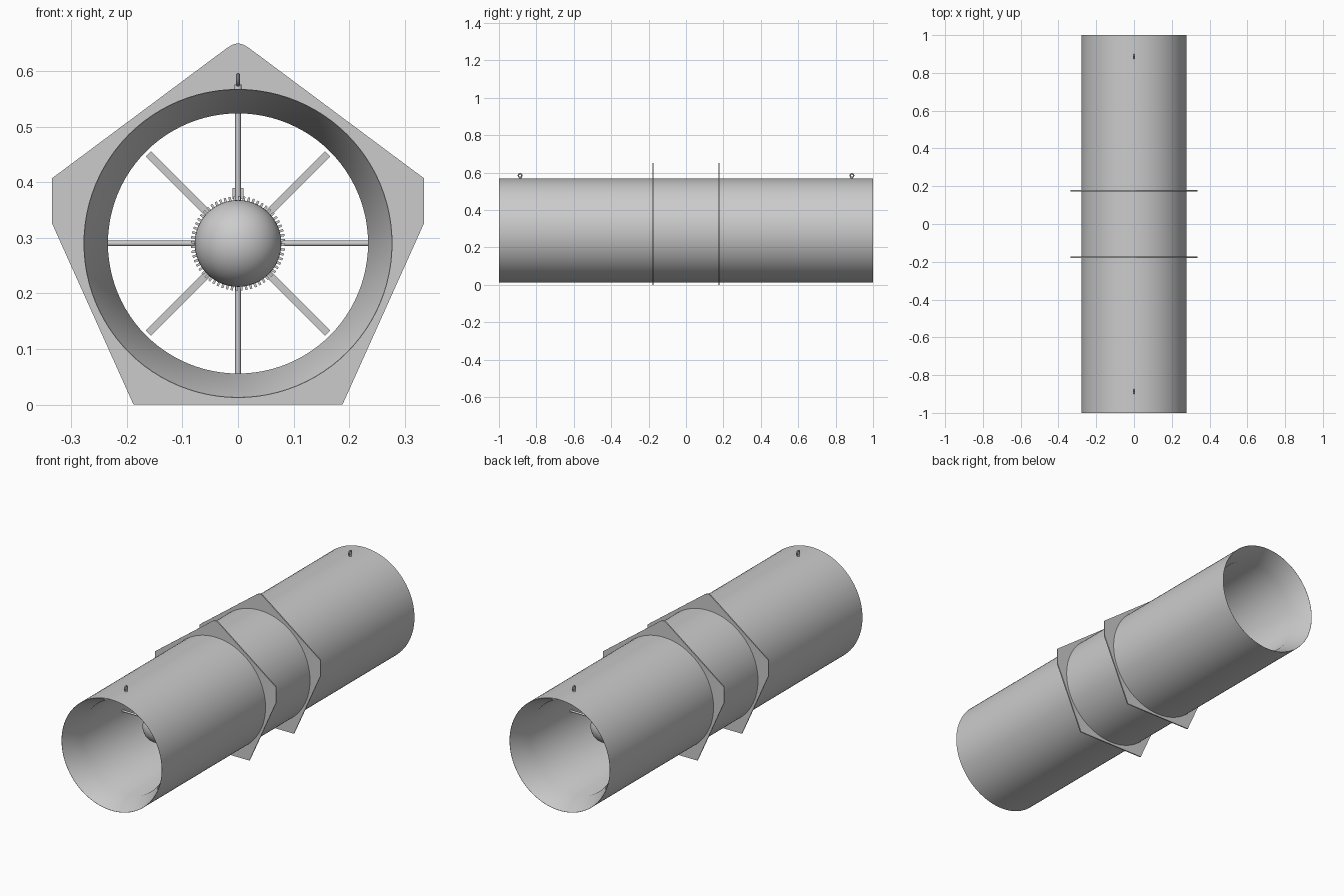
import bpy, bmesh
from math import sin, cos, pi, radians
from mathutils import Matrix, Vector

if "Cube" in bpy.data.objects:
    bpy.data.objects.remove(bpy.data.objects["Cube"])

CZ = 0.29          # height of the duct axis
R_OUT, R_IN = 0.278, 0.234


def finish(name, bm, smooth=True):
    bmesh.ops.recalc_face_normals(bm, faces=bm.faces)
    me = bpy.data.meshes.new(name)
    bm.to_mesh(me)
    bm.free()
    ob = bpy.data.objects.new(name, me)
    bpy.context.collection.objects.link(ob)
    if smooth:
        bpy.ops.object.select_all(action='DESELECT')
        ob.select_set(True)
        bpy.context.view_layer.objects.active = ob
        bpy.ops.object.shade_smooth_by_angle(angle=radians(30))
    return ob


def lathe(name, profile, steps, closed=False):
    """Spin (radius, y) points around the duct axis."""
    bm = bmesh.new()
    vs = [bm.verts.new((r, y, CZ)) for r, y in profile]
    es = [bm.edges.new(p) for p in zip(vs, vs[1:])]
    if closed:
        es.append(bm.edges.new((vs[-1], vs[0])))
    bmesh.ops.spin(bm, geom=vs + es, cent=(0, 0, CZ), axis=(0, 1, 0),
                   angle=2 * pi, steps=steps)
    bmesh.ops.remove_doubles(bm, verts=bm.verts, dist=1e-5)
    return finish(name, bm)


def prism(name, outline, y0, y1):
    """Extrude an (x, z) outline along y."""
    bm = bmesh.new()
    f = bm.faces.new([bm.verts.new((x, y0, z)) for x, z in outline])
    r = bmesh.ops.extrude_face_region(bm, geom=[f])
    vs = [v for v in r['geom'] if isinstance(v, bmesh.types.BMVert)]
    bmesh.ops.translate(bm, verts=vs, vec=(0, y1 - y0, 0))
    return finish(name, bm, False)


def box(name, centre, size, roll=0):
    """Box placed relative to the axis, then turned around it."""
    bm = bmesh.new()
    m = (Matrix.Translation((0, 0, CZ)) @ Matrix.Rotation(roll, 4, 'Y')
         @ Matrix.Translation(centre) @ Matrix.Diagonal((*size, 1)))
    bmesh.ops.create_cube(bm, size=1, matrix=m)
    return finish(name, bm, False)


def rod(name, y, r0, r1, radius, roll):
    bm = bmesh.new()
    m = (Matrix.Translation((0, y, CZ)) @ Matrix.Rotation(roll, 4, 'Y')
         @ Matrix.Translation((0, 0, (r0 + r1) / 2)))
    bmesh.ops.create_cone(bm, cap_ends=True, segments=16, radius1=radius,
                          radius2=radius, depth=r1 - r0, matrix=m)
    return finish(name, bm)


def flange(name, y):
    """Truncated pentagon plate with a round hole for the duct."""
    half = [(0.188, 0), (0.335, 0.327), (0.335, 0.407),
            (0.018, 0.643), (0.009, 0.648)]
    pts = half + [(0, 0.65)] + [(-x, z) for x, z in reversed(half)]
    hole = [(0.27 * cos(2 * pi * i / 96), CZ + 0.27 * sin(2 * pi * i / 96))
            for i in range(96)]
    cu = bpy.data.curves.new(name, 'CURVE')
    cu.dimensions, cu.fill_mode, cu.extrude = '2D', 'BOTH', 0.003
    for loop in (pts, hole):
        sp = cu.splines.new('POLY')
        sp.points.add(len(loop) - 1)
        for p, (x, z) in zip(sp.points, loop):
            p.co = (x, z, 0, 1)
        sp.use_cyclic_u = True
    ob = bpy.data.objects.new(name, cu)
    bpy.context.collection.objects.link(ob)
    ob.location.y = y
    ob.rotation_euler.x = pi / 2
    bpy.ops.object.select_all(action='DESELECT')
    ob.select_set(True)
    bpy.context.view_layer.objects.active = ob
    bpy.ops.object.convert(target='MESH')


def lifting_eye(name, y):
    bm = bmesh.new()
    n, k, big, small = 24, 10, 0.0095, 0.0035
    rings = []
    for i in range(n):
        a = 2 * pi * i / n
        rings.append([bm.verts.new((
            small * sin(2 * pi * j / k),
            y + (big + small * cos(2 * pi * j / k)) * cos(a),
            0.584 + (big + small * cos(2 * pi * j / k)) * sin(a)))
            for j in range(k)])
    for i in range(n):
        a, b = rings[i], rings[(i + 1) % n]
        for j in range(k):
            bm.faces.new((a[j], b[j], b[(j + 1) % k], a[(j + 1) % k]))
    # collar under the ring
    bmesh.ops.create_cone(bm, cap_ends=True, segments=16, radius1=0.007,
                          radius2=0.006, depth=0.01,
                          matrix=Matrix.Translation((0, y, 0.571)))
    finish(name, bm)


# Duct: straight outside, straight bore with flared mouths
lathe('duct', [(R_OUT, -1), (R_OUT, 1), (R_OUT - 0.001, 1), (R_IN, 0.9),
               (R_IN, -0.9), (R_OUT - 0.001, -1)], 96, closed=True)

# Fan hub in the middle
lathe('fan_hub', [(0, -0.2), (0.077, -0.2), (0.077, 0.2), (0, 0.2)], 64)

# Four fan blades on the diagonals
for i in range(4):
    box(f'fan_blade_{i + 1}', (0, 0, 0.148), (0.013, 0.1, 0.16),
        pi / 4 + i * pi / 2)

# Outline of the finned motor casing
fins = []
for i in range(60):
    for f, r in ((0, 0.078), (0.45, 0.078), (0.5, 0.085), (0.95, 0.085)):
        a = 2 * pi * (i + f) / 60
        fins.append((r * cos(a), CZ + r * sin(a)))

for s, end in ((-1, 'front'), (1, 'back')):
    flange(f'{end}_flange', s * 0.176)
    lifting_eye(f'{end}_lifting_eye', s * 0.887)
    prism(f'{end}_motor', fins, s * 0.2, s * 0.6)
    # domed nose
    dome = [(0.078 * cos(t * pi / 32), s * (0.62 + 0.078 * sin(t * pi / 32)))
            for t in range(16)] + [(0, s * 0.698)]
    lathe(f'{end}_nose', [(0.078, s * 0.6)] + dome, 64)
    box(f'{end}_terminal_box', (0, s * 0.45, 0.09), (0.02, 0.06, 0.02))
    # support rods between motor and duct wall
    for i in range(4):
        rod(f'{end}_support_{i + 1}', s * 0.58, 0.07, R_IN + 0.002,
            0.005, i * pi / 2)
